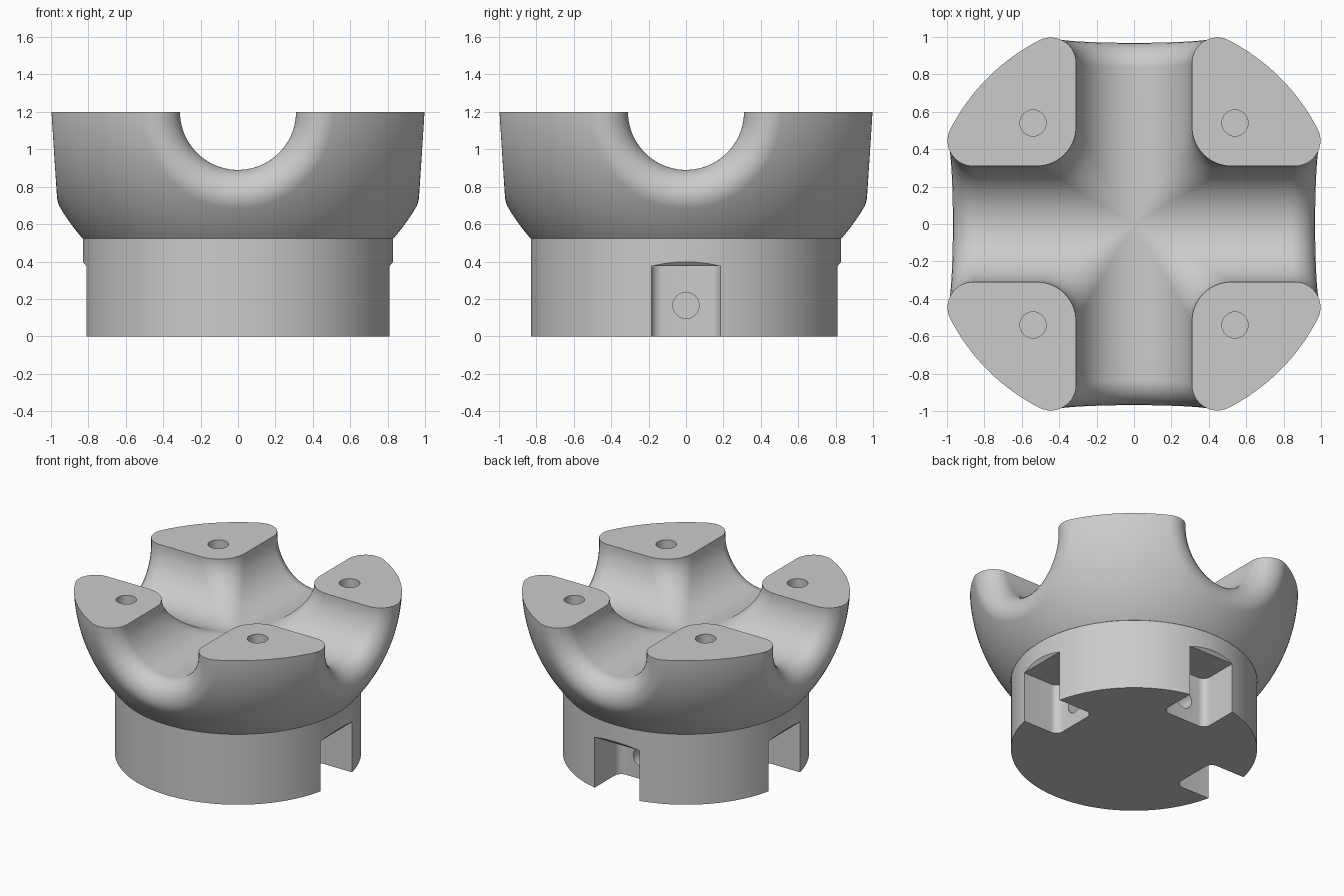
import bpy, bmesh, math
from mathutils import Vector, Matrix

old = bpy.data.objects.get("Cube")
if old:
    bpy.data.objects.remove(old, do_unlink=True)

TOP, SEAM = 1.2, 0.524            # pad height, joint between crown and base
BOWL_R, BOWL_Z = 1.107, 1.255     # outer sphere
CHANNEL, INNER, LIP = 0.31, 0.21, 0.135   # channel radius and its two fillets
BASE_R, HOLE_R = 0.83, 0.07

grey = bpy.data.materials.new("plain grey")
grey.use_nodes = True
grey.diffuse_color = (0.6, 0.6, 0.6, 1)
grey.node_tree.nodes["Principled BSDF"].inputs["Base Color"].default_value = (0.6, 0.6, 0.6, 1)


def make_object(name, bm):
    bmesh.ops.recalc_face_normals(bm, faces=bm.faces)
    mesh = bpy.data.meshes.new(name)
    bm.to_mesh(mesh)
    bm.free()
    mesh.materials.append(grey)
    obj = bpy.data.objects.new(name, mesh)
    bpy.context.collection.objects.link(obj)
    return obj


def cylinder(name, radius, depth, matrix, sides=48):
    bm = bmesh.new()
    bmesh.ops.create_cone(bm, cap_ends=True, segments=sides, radius1=radius,
                          radius2=radius, depth=depth, matrix=matrix)
    return make_object(name, bm)


def cut(obj, cutters):
    for c in cutters:
        c.hide_render = True
        mod = obj.modifiers.new("cut", "BOOLEAN")
        mod.operation, mod.solver, mod.object = "DIFFERENCE", "EXACT", c
    bpy.context.view_layer.update()
    graph = bpy.context.evaluated_depsgraph_get()
    mesh = bpy.data.meshes.new_from_object(obj.evaluated_get(graph))
    obj.modifiers.clear()
    obj.data = mesh
    for c in cutters:
        bpy.data.objects.remove(c, do_unlink=True)


def arc(centre, radius, n1, n2, steps):
    return [centre + radius * n1.lerp(n2, i / steps).normalized() for i in range(steps + 1)]


def crown_row(u):
    """Section of one eighth of the crown, from the crossing out to the bowl."""
    s, c = math.sin(u * math.pi / 2), math.cos(u * math.pi / 2)
    n1, n2 = Vector((0, -s, c)), Vector((-s, 0, c))
    # rounded corner where the channels cross
    d = CHANNEL + INNER
    row = arc(Vector((d * s, d * s, TOP - d * c)), INNER, (n1 + n2).normalized(), n1, 10)
    # straight channel wall, then its rounded outer lip
    d = CHANNEL + LIP
    y, z = d * s, TOP - d * c
    x = math.sqrt((BOWL_R - LIP) ** 2 - y * y - (z - BOWL_Z) ** 2)
    centre = Vector((x, y, z))
    lip = arc(centre, LIP, n1, (centre - Vector((0, 0, BOWL_Z))).normalized(), 14)
    row += [row[-1].lerp(lip[0], i / 5) for i in range(1, 5)] + lip
    # bowl surface, ending on the seam or on the diagonal
    p = lip[-1]
    a0, z0 = math.atan2(p.y, p.x), p.z
    a1 = math.pi / 4 * min(1, 2 * u)
    z1 = SEAM + (TOP - SEAM) * max(0, 2 * u - 1)
    for i in range(1, 13):
        t = i / 12
        a, z = a0 + (a1 - a0) * t, z0 + (z1 - z0) * t
        r = math.sqrt(BOWL_R ** 2 - (z - BOWL_Z) ** 2)
        row.append(Vector((r * math.cos(a), r * math.sin(a), z)))
    if u == 1:
        for v in row:
            v.z = TOP
    return row


# Crown: one eighth, mirrored and turned around
ROWS = 32
rows = [crown_row(i / ROWS) for i in range(ROWS + 1)]
bm = bmesh.new()
for turn in range(4):
    for side in (1, -1):
        m = Matrix.Rotation(turn * math.pi / 2, 3, "Z") @ Matrix.Diagonal((1, side, 1))
        grid = [[bm.verts.new(m @ p) for p in row] for row in rows]
        for a, b in zip(grid, grid[1:]):
            for j in range(len(a) - 1):
                quad = (a[j], a[j + 1], b[j + 1], b[j])
                bm.faces.new(quad if side > 0 else quad[::-1])
bmesh.ops.remove_doubles(bm, verts=bm.verts, dist=0.0002)
bmesh.ops.dissolve_degenerate(bm, edges=bm.edges, dist=0.0001)
bmesh.ops.holes_fill(bm, edges=[e for e in bm.edges if e.is_boundary], sides=0)
crown = make_object("crown", bm)
cut(crown, [cylinder("pad_hole_cutter", HOLE_R, 0.6, Matrix.Translation((x, y, TOP)))
            for x in (-0.54, 0.54) for y in (-0.54, 0.54)])


# Base: cylinder with four keyed slots, each with a roof chamfer and a pin hole
def slot_cutter(turn):
    bm = bmesh.new()
    bmesh.ops.create_cube(bm, size=1, matrix=Matrix.Translation((0, 0.82, 0.1375))
                          @ Matrix.Diagonal((0.37, 0.6, 0.475, 1)))
    inner = [e for e in bm.edges if all(v.co.y < 0.6 for v in e.verts)
             and abs(e.verts[0].co.z - e.verts[1].co.z) > 0.1]
    bmesh.ops.bevel(bm, geom=inner, offset=0.055, segments=8, profile=0.5, affect="EDGES")
    bm.transform(turn)
    return make_object("slot_cutter", bm)


def chamfer_cutter(turn):
    bm = bmesh.new()
    outline = ((0.809, 0.374), (0.95, 0.374), (0.95, 0.54))
    face = bm.faces.new([bm.verts.new((-0.185, y, z)) for y, z in outline])
    new = bmesh.ops.extrude_face_region(bm, geom=[face])["geom"]
    bmesh.ops.translate(bm, vec=(0.37, 0, 0), verts=[v for v in new if isinstance(v, bmesh.types.BMVert)])
    bm.transform(turn)
    return make_object("chamfer_cutter", bm)


base = cylinder("slotted_base", BASE_R, SEAM, Matrix.Translation((0, 0, SEAM / 2)), 128)
turns = [Matrix.Rotation(i * math.pi / 2, 4, "Z") for i in range(4)]
cut(base, [slot_cutter(t) for t in turns])
cut(base, [chamfer_cutter(t) for t in turns])
cut(base, [cylinder("pin_hole_cutter", HOLE_R, 0.4, t @ Matrix.Translation((0, 0.5, 0.165))
                    @ Matrix.Rotation(math.pi / 2, 4, "X")) for t in turns])

# Smooth shading with crisp edges
for obj in (crown, base):
    bpy.ops.object.select_all(action="DESELECT")
    obj.select_set(True)
    bpy.context.view_layer.objects.active = obj
    bpy.ops.object.shade_smooth_by_angle(angle=math.radians(30))
